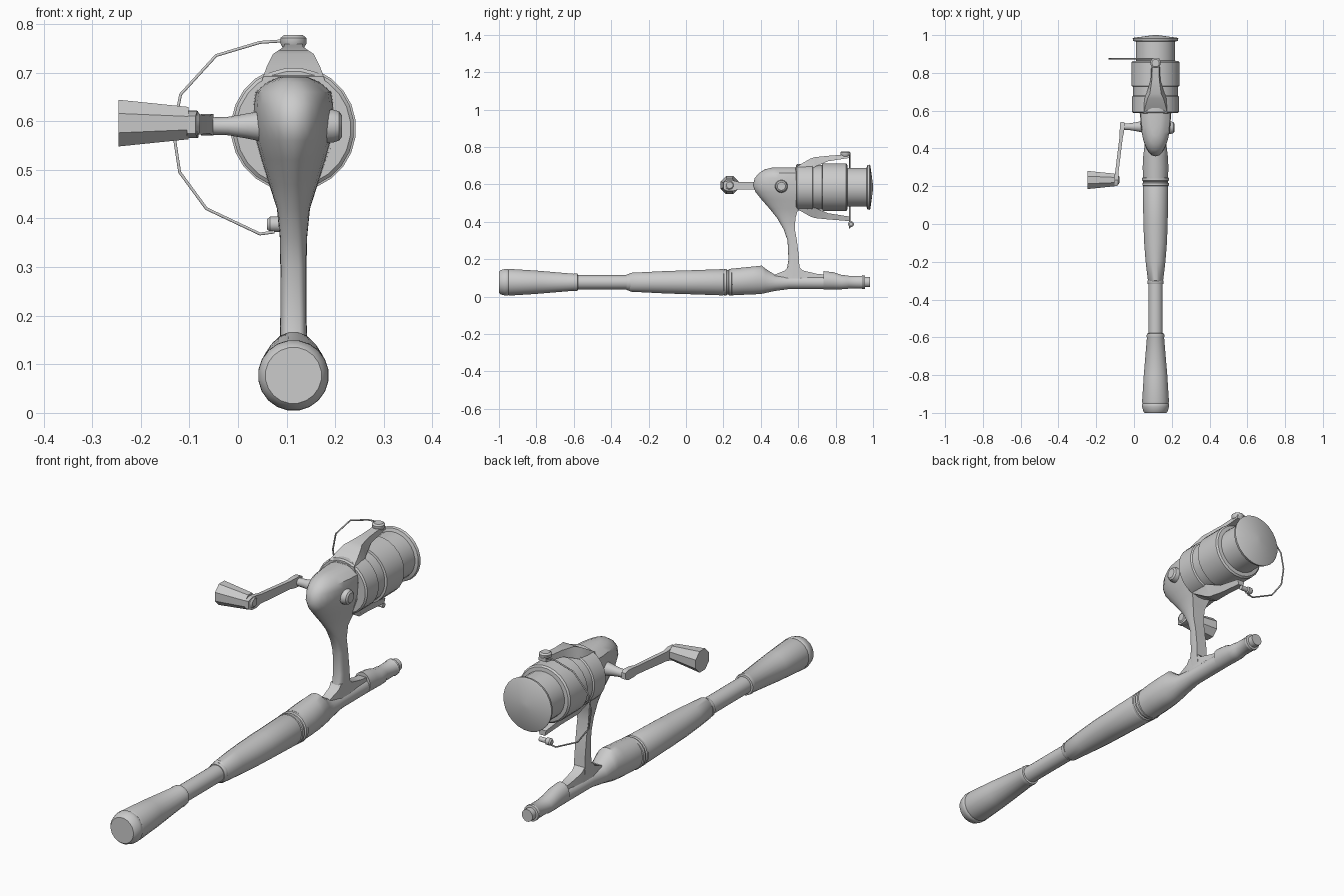
import bpy, bmesh, math
from math import sin, cos, pi

CX = 0.114          # rod and reel centre plane
ROD_Z, REEL_Z = 0.077, 0.585


def loft(name, rings, angle=35):
    """Skin a list of equal-length point rings and cap both ends."""
    bm = bmesh.new()
    rows = [[bm.verts.new(p) for p in r] for r in rings]
    n = len(rows[0])
    for a, b in zip(rows, rows[1:]):
        for i in range(n):
            j = (i + 1) % n
            bm.faces.new((a[i], a[j], b[j], b[i]))
    bm.faces.new(rows[0][::-1])
    bm.faces.new(rows[-1])
    bmesh.ops.recalc_face_normals(bm, faces=bm.faces)
    me = bpy.data.meshes.new(name)
    bm.to_mesh(me)
    bm.free()
    ob = bpy.data.objects.new(name, me)
    bpy.context.collection.objects.link(ob)
    bpy.ops.object.select_all(action='DESELECT')
    ob.select_set(True)
    bpy.context.view_layer.objects.active = ob
    if angle:
        bpy.ops.object.shade_smooth_by_angle(angle=math.radians(angle))
    return ob


def turned(name, rows, axis, a, b, n=20, angle=35):
    """Rows are (position along axis, radius) or (position, ra, rb, b offset)."""
    rings = []
    for r in rows:
        t, ra, rb, off = r if len(r) == 4 else (r[0], r[1], r[1], 0)
        ring = []
        for i in range(n):
            u = 2 * pi * (i + 0.5) / n
            p, q = a + ra * cos(u), b + off + rb * sin(u)
            ring.append({'x': (t, p, q), 'y': (p, t, q), 'z': (p, q, t)}[axis])
        rings.append(ring)
    return loft(name, rings, angle)


def span(y, rx, lo, hi):
    """Rod section given by its lower and upper height."""
    return (y, rx, (hi - lo) / 2, (hi + lo) / 2 - ROD_Z)


# Rod: butt grip, blank, fore grip, reel seat
turned("butt_grip", [(-1, .058), (-.992, .065), (-.968, .072), (-.955, .073), (-.95, .070),
                     (-.94, .072), (-.8, .063), (-.6, .046), (-.595, .048), (-.58, .046),
                     (-.578, .038)], 'y', CX, ROD_Z)
turned("rod_blank", [(-.6, .038), (-.28, .038)], 'y', CX, ROD_Z)
turned("blank_collar", [(-.318, .041), (-.312, .044), (-.298, .044)], 'y', CX, ROD_Z)
turned("fore_grip", [(-.305, .036, .045, 0), (-.298, .041, .051, 0), (-.2, .053, .056, 0),
                     (-.1, .061, .061, 0), (0, .065, .064, 0), (.195, .068, .071, 0),
                     (.203, .066, .068, 0)], 'y', CX, ROD_Z)
turned("winding_ring", [(.2, .064), (.204, .071), (.216, .071), (.22, .066), (.226, .066),
                        (.23, .072), (.244, .072), (.248, .066)], 'y', CX, ROD_Z)
turned("reel_seat", [span(.24, .067, .006, .15), span(.3, .069, .009, .156),
                     span(.36, .066, .011, .162), span(.405, .06, .014, .167),
                     span(.425, .057, .019, .15), span(.475, .047, .03, .118),
                     span(.55, .037, .04, .112), span(.74, .036, .04, .112)], 'y', CX, ROD_Z)
turned("seat_hood", [span(.735, .040, .039, .137), span(.79, .040, .039, .131),
                     span(.83, .039, .039, .117), span(.86, .038, .04, .114),
                     span(.87, .034, .043, .112), span(.94, .034, .043, .112),
                     span(.945, .037, .04, .115), span(.956, .036, .041, .114),
                     span(.958, .027, .05, .105), span(.984, .027, .05, .105)], 'y', CX, ROD_Z)


# Reel gearbox and stem: D-shaped slices stacked upward
def d_slice(z, y0, y1, hw, e):
    return [(CX + hw * math.copysign(abs(cos(t)) ** e, cos(t)), y1 - (y1 - y0) * sin(t) ** e, z)
            for t in [pi * i / 14 for i in range(15)]]


loft("reel_body_and_stem", [d_slice(*s) for s in [
    (.11, .53, .612, .029, .5), (.15, .54, .606, .028, .5), (.2, .548, .605, .027, .5),
    (.3, .543, .593, .027, .6), (.36, .522, .582, .028, .7), (.42, .487, .585, .034, .85),
    (.47, .447, .6, .05, 1), (.52, .403, .6, .066, 1), (.56, .371, .6, .077, .95),
    (.595, .358, .6, .08, .9), (.635, .368, .6, .082, .9), (.66, .39, .6, .078, .9),
    (.68, .42, .6, .055, .9), (.691, .465, .6, .03, .9)]])


def trapezoid(y, wb, wt, z0, z1):
    return [(CX - wb, y, z0), (CX + wb, y, z0), (CX + wt, y, z1), (CX - wt, y, z1)]


loft("reel_foot", [trapezoid(*s) for s in [
    (.46, .026, .02, .08, .112), (.53, .03, .024, .08, .14), (.545, .03, .026, .08, .16),
    (.605, .03, .026, .08, .16), (.625, .03, .024, .08, .14), (.7, .028, .02, .08, .122),
    (.77, .026, .02, .08, .116)]])

# Rotor and spool
turned("rotor", [(.588, .118), (.594, .125), (.675, .125), (.68, .119), (.728, .119),
                 (.73, .129), (.855, .129), (.862, .122), (.865, .10)], 'y', CX, REEL_Z, 24)
turned("spool", [(.85, .105), (.965, .105), (.97, .119), (.982, .122), (.986, .115),
                 (1.0, .012)], 'y', CX, REEL_Z, 24, 30)

# Rotor arms, the lower one mirrored about the reel axis
arm = [(.585, .085, .062, .62, .692), (.62, .084, .055, .62, .712), (.665, .078, .042, .64, .738),
       (.69, .048, .03, .695, .746), (.76, .026, .02, .724, .753), (.875, .02, .017, .742, .762)]
loft("upper_rotor_arm", [trapezoid(*s) for s in arm])
loft("lower_rotor_arm", [trapezoid(y, wb * .92, wt * .8, 2 * REEL_Z - z0, 2 * REEL_Z - z1 - .004)
                         for y, wb, wt, z0, z1 in arm])
turned("upper_bail_pivot", [(.75, .022), (.76, .028), (.771, .028), (.777, .02)], 'z', CX, .852, 12)
turned("lower_bail_pivot", [(.06, .011), (.066, .016), (.084, .016), (.088, .011), (.12, .011)],
       'x', .882, .388, 12)

# Bail wire
cu = bpy.data.curves.new("bail_wire", 'CURVE')
cu.dimensions = '3D'
cu.bevel_depth, cu.bevel_resolution, cu.use_fill_caps = .0035, 1, True
path = [(.105, .766), (.045, .762), (-.045, .735), (-.118, .655), (-.133, .58), (-.12, .495),
        (-.065, .42), (.045, .368), (.075, .372)]
sp = cu.splines.new('POLY')
sp.points.add(len(path) - 1)
for pt, (x, z) in zip(sp.points, path):
    pt.co = (x, .875, z, 1)
bpy.context.collection.objects.link(bpy.data.objects.new("bail_wire", cu))

# Crank: axle, arm, knob and the cap on the far side
turned("crank_axle", [(-.07, .02), (-.05, .018), (-.02, .019), (.02, .026), (.05, .032), (.09, .034)],
       'x', .515, .59, 14)
turned("crank_cap", [(.16, .036), (.195, .034), (.208, .03), (.214, .022)], 'x', .51, .59, 14)


def block(y, x, hx, hz):
    return [(x - hx, y, .593 - hz), (x + hx, y, .593 - hz),
            (x + hx, y, .593 + hz), (x - hx, y, .593 + hz)]


loft("crank_arm", [block(*s) for s in [
    (.54, -.062, .010, .014), (.525, -.062, .012, .022), (.49, -.064, .012, .022),
    (.46, -.068, .009, .018), (.28, -.09, .009, .021), (.25, -.093, .011, .028),
    (.22, -.095, .011, .028), (.2, -.096, .009, .018)]])
turned("crank_knob", [(-.246, .052), (-.102, .036)], 'x', .233, .596, 8, 0)
turned("knob_spindle", [(-.11, .026), (-.085, .026), (-.078, .018)], 'x', .233, .596, 10)
